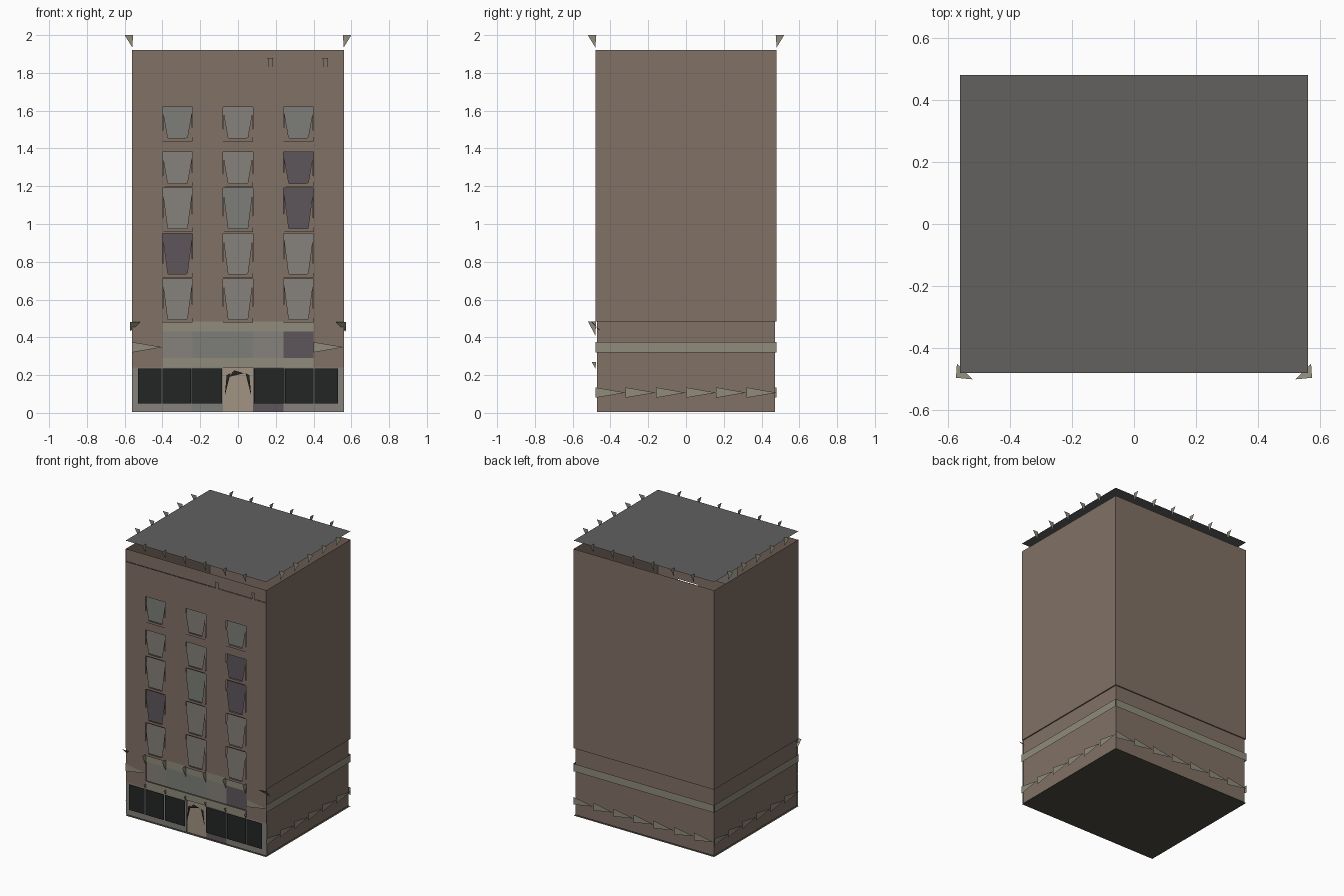
import bpy

if "Cube" in bpy.data.objects:
    bpy.data.objects.remove(bpy.data.objects["Cube"])

FRONT, RIGHT, BACK, LEFT = range(4)
HX, HY, S = 0.56, 0.48, 0.16          # half sizes and facade module
mats = {}


def mat(name, rgb):
    m = bpy.data.materials.new(name)
    m.diffuse_color = [(c / 255) ** 2.2 for c in rgb] + [1]
    m.use_nodes = True
    m.node_tree.nodes["Principled BSDF"].inputs["Base Color"].default_value = m.diffuse_color
    mats[name] = m


for n, c in dict(brick=(128, 112, 102), stone=(142, 138, 122), roofing=(98, 97, 96),
                 base=(78, 75, 67), pane=(133, 128, 122), pane_green=(124, 126, 120),
                 pane_dark=(94, 87, 91), shop=(40, 42, 42), door=(160, 146, 128)).items():
    mat(n, c)


def pos(side, u, z, d=0.0):
    """Point on a wall: u runs right as seen from outside, d is outward offset."""
    return [(u, -HY - d, z), (HX + d, u, z), (-u, HY + d, z), (-HX - d, -u, z)][side]


def half(side):
    return HY if side % 2 else HX


def rect(side, u0, u1, z0, z1, d=0.0):
    return [pos(side, u, z, d) for u, z in ((u0, z0), (u1, z0), (u1, z1), (u0, z1))]


def tri(side, pts, d):
    return [pos(side, u, z, d) for u, z in pts]


def fin(side, u, z0, z1, out):
    """Upright bracket triangle standing square to the wall."""
    return [pos(side, u, z0, 0), pos(side, u, z1, out), pos(side, u, z1, -0.005)]


def build(name, faces, material):
    verts = [v for f in faces for v in f]
    idx, k = [], 0
    for f in faces:
        idx.append(list(range(k, k + len(f))))
        k += len(f)
    me = bpy.data.meshes.new(name)
    me.from_pydata(verts, [], idx)
    me.materials.append(mats[material])
    ob = bpy.data.objects.new(name, me)
    bpy.context.collection.objects.link(ob)


cols = (-0.32, 0.0, 0.32)
rows = [(0.49, 0.71), (0.73, 0.95), (0.97, 1.19), (1.21, 1.38), (1.45, 1.62)]

# plain walls on three sides, with the lower storey slightly set in
walls, lower, ledge = [], [], []
for s in (RIGHT, BACK, LEFT):
    h = half(s)
    walls.append(rect(s, -h, h, 0.485, 1.92))
    lower.append(rect(s, -h + 0.008, h - 0.008, 0.005, 0.485, -0.008))
    ledge.append([pos(s, h, 0.485), pos(s, -h, 0.485), pos(s, -h, 0.485, -0.01), pos(s, h, 0.485, -0.01)])
build("plain_walls", walls, "brick")
build("lower_walls", lower, "brick")
build("storey_ledge", ledge, "brick")

# front wall with window openings
front = [rect(FRONT, a, b, 0.485, 1.83) for a, b in ((-HX, -0.4), (-0.24, -0.08), (0.08, 0.24), (0.4, HX))]
for c in cols:
    edges = [0.485] + [z for r in rows for z in r] + [1.83]
    for a, b in zip(edges[::2], edges[1::2]):
        front.append(rect(FRONT, c - 0.08, c + 0.08, a, b))
front.append(rect(FRONT, -HX, HX, 1.83, 1.92, -0.004))
front += [rect(FRONT, a, b, 0.24, 0.485, -0.006) for a, b in ((-HX, -0.4), (0.4, HX))]
build("front_wall", front, "brick")

# window panes in three tints
panes = {"pane": [], "pane_green": [], "pane_dark": []}
tints = {(0, 1): "pane_dark", (2, 2): "pane_dark", (2, 3): "pane_dark",
         (1, 2): "pane_green", (0, 4): "pane_green", (2, 4): "pane_green"}
trim, sills = [], []
for i, c in enumerate(cols):
    for j, (a, b) in enumerate(rows):
        panes[tints.get((i, j), "pane")].append(rect(FRONT, c - 0.08, c + 0.08, a, b, -0.01))
        # tapering jambs, and a sill wedge
        for m in (-1, 1):
            p = [(c + m * 0.08, a), (c + m * 0.05, a), (c + m * 0.075, b - 0.03)]
            trim.append(tri(FRONT, p if m < 0 else p[::-1], 0.002))
        sills.append(tri(FRONT, [(c - 0.08, a - 0.012), (c + 0.08, a - 0.012), (c + 0.08, a + 0.012)], 0.008))
        sills.append(tri(FRONT, [(c - 0.08, a - 0.012), (c + 0.08, a + 0.005), (c - 0.08, a + 0.005)], 0.006))

# mezzanine glass band joins the panes
for k in range(5):
    u = -0.4 + k * S
    t = "pane_dark" if k == 4 else "pane_green" if k in (1, 2) else "pane"
    panes[t].append(rect(FRONT, u, u + S, 0.29, 0.43, -0.008))
for a, b, t in ((-0.56, -0.24, "pane"), (-0.24, -0.08, "pane_green"), (0.08, 0.24, "pane_dark"), (0.24, 0.56, "pane")):
    panes[t].append(rect(FRONT, a, b, 0.005, 0.24, -0.008))
for t, f in panes.items():
    build("window_" + t, f, t)
build("window_jambs", trim, "brick")
build("window_sills", sills, "brick")

# narrow tapering pilaster strips between the windows
strips = []
for z in (0.525, 0.725, 0.965, 1.205, 1.445):
    for u in (-0.48, -0.178, -0.143, 0.143, 0.178, 0.475):
        top = z + (0.18 if z < 0.6 else 0.23)
        strips.append(tri(FRONT, [(u - 0.013, z), (u + 0.013, z), (u, top)], 0.006))
for u in (0.172, 0.463):
    strips.append(tri(FRONT, [(u, 1.70), (u + 0.015, 1.88), (u - 0.015, 1.88)], 0.006))
build("pilaster_strips", strips, "brick")

# stone bands above the shop and around the other sides
stone = []
for k in range(5):
    u = -0.4 + k * S
    stone += [rect(FRONT, u, u + S, 0.43, 0.485, -0.002), rect(FRONT, u, u + S, 0.24, 0.29, -0.002)]
for u in (-0.56, 0.4):
    stone.append(tri(FRONT, [(u, 0.32), (u + S, 0.348), (u, 0.375)], 0.002))
for s in (RIGHT, BACK, LEFT):
    h = half(s)
    for k in range(round(2 * h / S)):
        u = -h + k * S
        stone.append(rect(s, u, u + S, 0.32, 0.375, 0.002))
        stone.append(tri(s, [(u, 0.08), (u + S, 0.107), (u, 0.135)], 0.002))
build("stone_bands", stone, "stone")

# cornice brackets at the roof line and over the mezzanine
fins = []
for s in range(4):
    h = half(s)
    for k in range(1, round(2 * h / S)):
        fins.append(fin(s, -h + k * S, 1.935, 2.0, 0.04))
for k in range(6):
    u = -0.4 + k * S
    fins += [fin(FRONT, u, 0.41, 0.485, 0.04), fin(FRONT, u, 0.235, 0.27, 0.02)]
for m in (-1, 1):
    fins.append([(m * 0.573, -0.495, 0.48), (m * 0.52, -0.5, 0.48), (m * 0.57, -0.45, 0.43)])
build("cornice_brackets", fins, "stone")

# shop windows
shop = []
for k in range(4):
    for a, b in [((-0.53, -0.40, -0.245, -0.08)[k], (-0.405, -0.25, -0.085, 0)[k])][:k < 3]:
        shop += [rect(FRONT, a, b, 0.05, 0.235, 0.003), rect(FRONT, -b, -a, 0.05, 0.235, 0.003)]
build("shop_windows", shop, "shop")

# entrance door and its tapered surround
build("door", [rect(FRONT, -0.08, 0.08, 0.005, 0.24, -0.012)], "door")
build("door_surround", [
    tri(FRONT, [(-0.07, 0.09), (-0.04, 0.21), (-0.06, 0.2)], 0),
    tri(FRONT, [(0.07, 0.09), (0.06, 0.2), (0.04, 0.21)], 0),
    tri(FRONT, [(-0.05, 0.19), (0.03, 0.21), (-0.02, 0.225)], 0)], "shop")

# roof slab and underside
build("roof", [[(-HX, -HY, 1.98), (HX, -HY, 1.98), (HX, HY, 1.98), (-HX, HY, 1.98)]], "roofing")
build("underside", [[(-HX, HY, 0), (HX, HY, 0), (HX, -HY, 0), (-HX, -HY, 0)]], "base")
